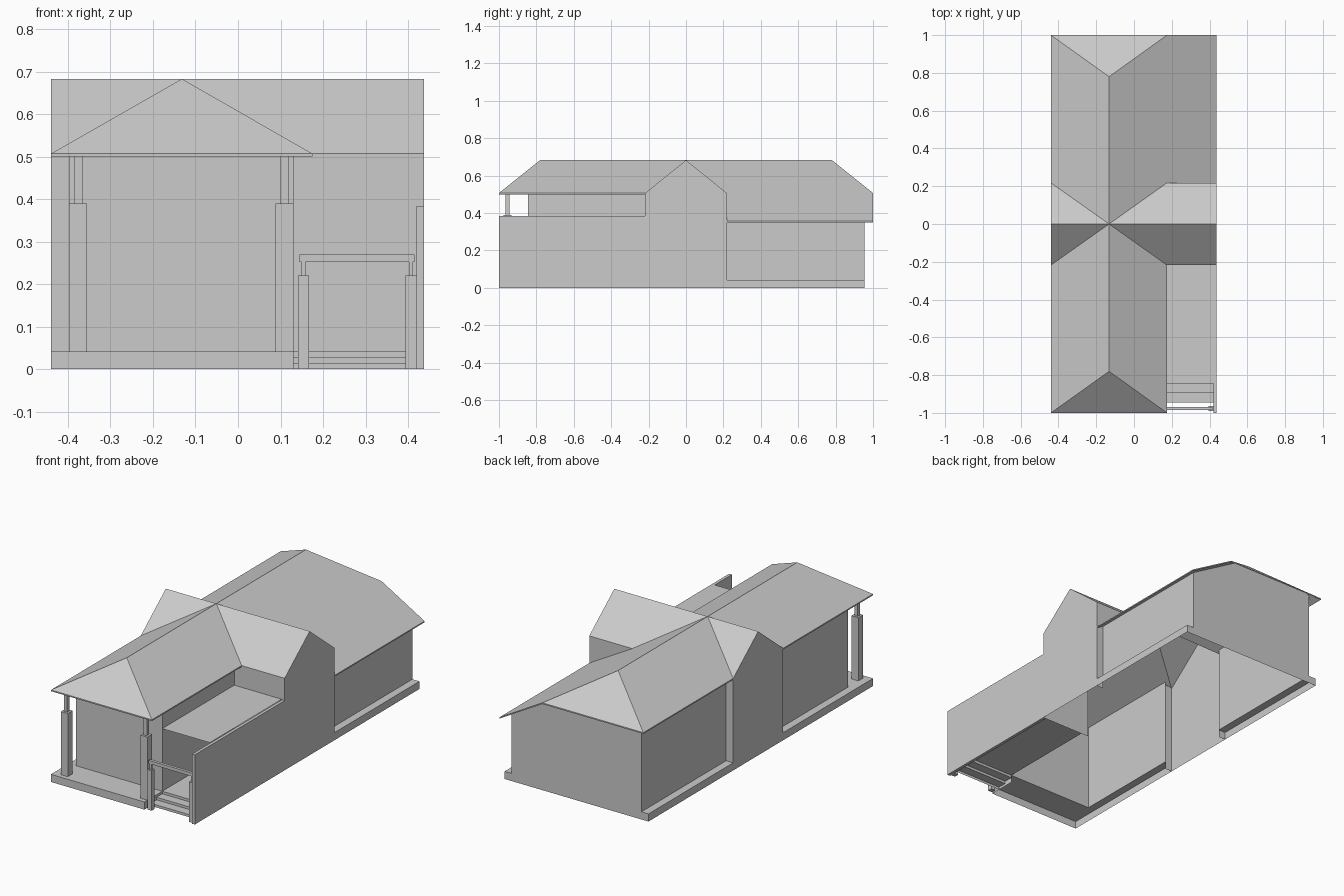
import bpy, bmesh

if "Cube" in bpy.data.objects:
    bpy.data.objects.remove(bpy.data.objects["Cube"])

XL, XR = -0.44, 0.437            # outer footprint
WL, WM, WR = -0.397, 0.13, 0.394  # inset wall lines
YF, YB, YC = -0.845, 0.955, 0.218 # front wall, back wall, cross wing half width
DECK, EAVE, RIDGE, RX = 0.042, 0.507, 0.683, -0.132
LOW, EX = 0.357, 0.175           # low rear eave, right front eave
T = 0.007                        # roof thickness


def sheet(name, faces, drop=0.0):
    """Surface from face outlines; drop gives it vertical thickness."""
    bm = bmesh.new()
    for f in faces:
        bm.faces.new([bm.verts.new(p) for p in f])
    bmesh.ops.remove_doubles(bm, verts=bm.verts[:], dist=1e-5)
    if drop:
        top = bm.faces[:]
        rim = [e for e in bm.edges if e.is_boundary]
        low = {v: bm.verts.new((v.co.x, v.co.y, v.co.z - drop)) for v in bm.verts[:]}
        for f in top:
            bm.faces.new([low[v] for v in reversed(f.verts[:])])
        for e in rim:
            a, b = e.verts
            bm.faces.new([a, b, low[b], low[a]])
    bmesh.ops.recalc_face_normals(bm, faces=bm.faces[:])
    me = bpy.data.meshes.new(name)
    bm.to_mesh(me)
    bm.free()
    ob = bpy.data.objects.new(name, me)
    bpy.context.collection.objects.link(ob)
    return ob


def box(name, x0, x1, y0, y1, z0, z1):
    return sheet(name, [[(x0, y0, z1), (x1, y0, z1), (x1, y1, z1), (x0, y1, z1)]], z1 - z0)


def flat(x0, x1, y0, y1, z):
    return [(x0, y0, z), (x1, y0, z), (x1, y1, z), (x0, y1, z)]


def xwall(y, x0, x1, z0, z1):
    return [(x0, y, z0), (x1, y, z0), (x1, y, z1), (x0, y, z1)]


def ywall(x, y0, y1, z0, z1):
    return [(x, y0, z0), (x, y1, z0), (x, y1, z1), (x, y0, z1)]


def roof_z(x, y):
    return min(RIDGE - 0.573 * abs(x - RX), EAVE + 0.8 * (1 - abs(y))) - T / 2


def end_wall(y, x0, x1):
    """Wall whose top follows the hipped roof."""
    half = (RIDGE - EAVE - 0.8 * (1 - abs(y))) / 0.573
    xs = [x1, RX + half, RX - half, x0]
    return [(x0, y, DECK), (x1, y, DECK)] + [(x, y, roof_z(x, y)) for x in xs]


# Roof: crossing ridges, hipped ends, long low slope at the right rear
mid = (RX, 0, RIDGE)
roof = []
for s in (-1, 1):
    end = (RX, 0.78 * s, RIDGE)
    lv, rv = (XL, YC * s, EAVE), (EX, YC * s, EAVE)
    lc, rc = (XL, s, EAVE), (EX, s, EAVE)
    roof.append([mid, lv, lc, end])
    low = [(XR, YC, LOW), (XR, 1, LOW)] if s > 0 else []
    roof.append([mid, rv] + low + [rc, end])
    roof.append([lc, rc, end])
    roof.append([mid, (XL, 0, RIDGE), lv])
    roof.append([mid, (XR, 0, RIDGE), (XR, YC * s, EAVE), rv])
sheet("roof", roof, T)

# Cross wing gables and side walls
wing = [[(x, -YC, 0), (x, YC, 0), (x, YC, EAVE), (x, 0, RIDGE), (x, -YC, EAVE)] for x in (XL, XR)]
wing += [xwall(s * YC, XL, WL, 0, EAVE) for s in (-1, 1)]
wing += [xwall(-YC, WM, XR, 0, EAVE), xwall(YC, WR, XR, 0, EAVE)]
wing.append([(EX, YC, EAVE), (WR, YC, EAVE), (WR, YC, roof_z(WR, YC))])
sheet("cross_wing_walls", wing)

# Main walls
zl, zm, zr = roof_z(WL, 0), roof_z(WM, 0), roof_z(WR, 0)
sheet("main_walls", [
    end_wall(YF, WL, WM), end_wall(YB, WL, WR),
    ywall(WL, YF, -YC, DECK, zl), ywall(WL, YC, YB, DECK, zl),
    ywall(WM, YF, -YC, DECK, zm), ywall(WR, YC, YB, DECK, zr)])

# Plinth ledges and rims, open underneath
sheet("plinth", [
    flat(XL, WM, -1, YF, DECK), flat(XL, WL, YF, -YC, DECK),
    flat(XL, WL, YC, YB, DECK), flat(WR, XR, YC, YB, DECK),
    xwall(-1, XL, WM, 0, DECK), xwall(YB, XL, XR, 0, DECK),
    ywall(XL, -1, -YC, 0, DECK), ywall(XL, YC, YB, 0, DECK),
    ywall(XR, YC, YB, 0, DECK), ywall(WM, -1, YF, 0, DECK)])

# Side passage: steps, floor, flat cover and outer wall
edges = [-0.945, -0.895, YF, -YC]
steps = []
for i in range(3):
    z = DECK * (i + 1) / 3
    steps += [xwall(edges[i], WM, 0.42, z - DECK / 3, z), flat(WM, 0.42, edges[i], edges[i + 1], z)]
sheet("steps_and_passage_floor", steps)
sheet("passage_cover", [flat(WM, 0.42, YF, -YC, 0.387)])
box("passage_outer_wall", 0.42, XR, -1, -YC, 0, 0.384)

# Porch pillars
for side, x in (("left", -0.376), ("right", 0.109)):
    box(side + "_pillar", x - 0.021, x + 0.021, -0.975, -0.933, DECK, 0.39)
    box(side + "_pillar_post", x - 0.01, x + 0.01, -0.964, -0.944, 0.39, 0.515)

# Gateway with crossbar
for side, x in (("left", 0.154), ("right", 0.407)):
    box(side + "_gate_post", x - 0.013, x + 0.013, -0.99, -0.964, 0, 0.22)
    box(side + "_gate_post_top", x - 0.005, x + 0.005, -0.982, -0.972, 0.22, 0.252)
box("gate_crossbar", 0.145, 0.415, -0.985, -0.969, 0.252, 0.27)
